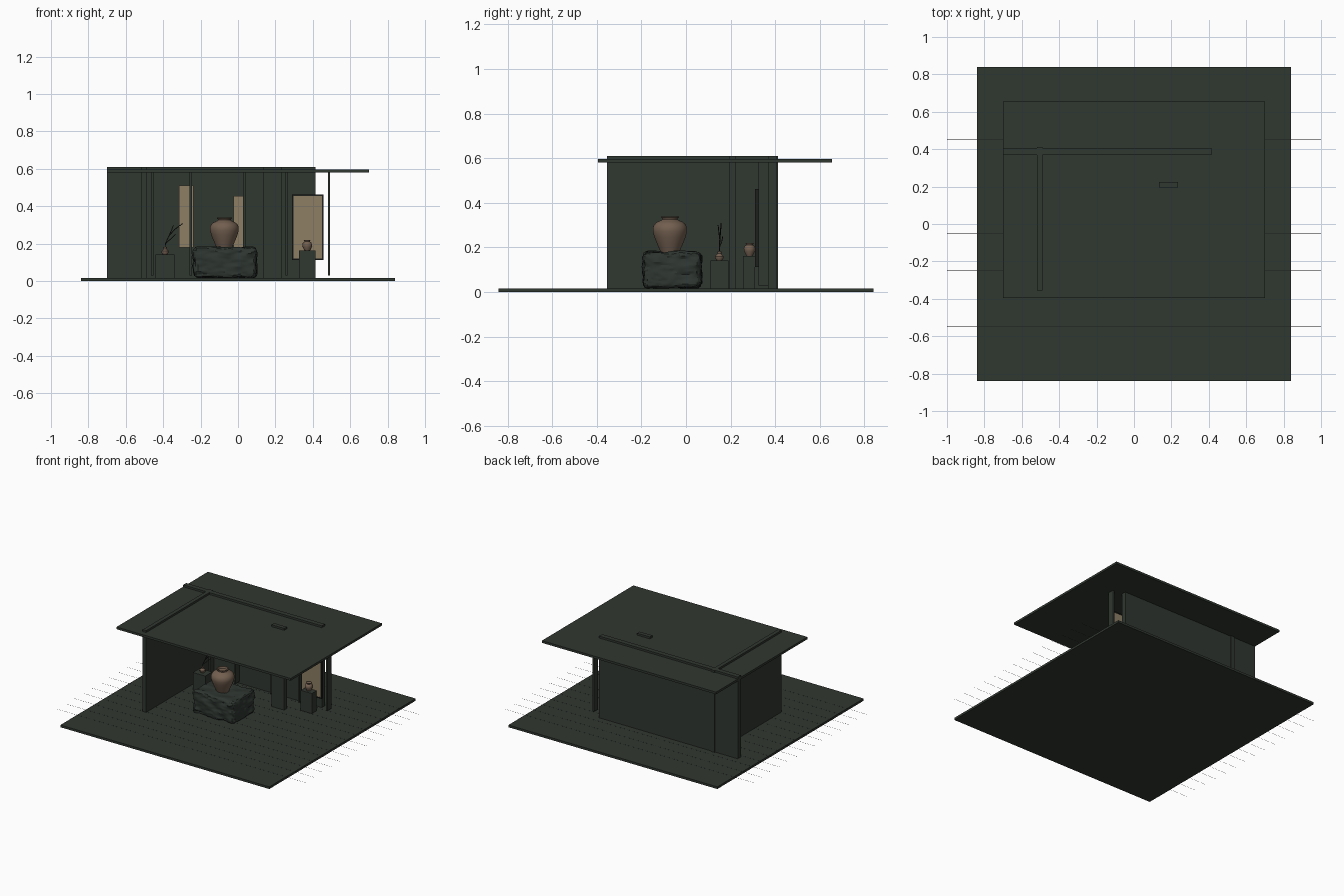
import bpy
import bmesh
from math import radians
from mathutils import Vector, noise

old = bpy.data.objects.get("Cube")
if old:
    bpy.data.objects.remove(old, do_unlink=True)


def material(name, rgb):
    m = bpy.data.materials.new(name)
    m.use_nodes = True
    m.diffuse_color = (*rgb, 1)
    bsdf = m.node_tree.nodes["Principled BSDF"]
    bsdf.inputs["Base Color"].default_value = (*rgb, 1)
    bsdf.inputs["Roughness"].default_value = 0.8
    return m


GREEN = material("dark_green", (0.03, 0.038, 0.03))
STONE = material("stone_green", (0.027, 0.036, 0.03))
BLACK = material("near_black", (0.012, 0.014, 0.012))
TAN = material("warm_tan", (0.27, 0.21, 0.13))
CLAY = material("brown_clay", (0.17, 0.115, 0.08))


def finish(name, bm, mat, smooth=None):
    bmesh.ops.recalc_face_normals(bm, faces=bm.faces)
    mesh = bpy.data.meshes.new(name)
    bm.to_mesh(mesh)
    bm.free()
    ob = bpy.data.objects.new(name, mesh)
    bpy.context.collection.objects.link(ob)
    mesh.materials.append(mat)
    if smooth:
        bpy.ops.object.select_all(action="DESELECT")
        ob.select_set(True)
        bpy.context.view_layer.objects.active = ob
        bpy.ops.object.shade_smooth_by_angle(angle=radians(smooth))
    return ob


def box(name, x, y, z, mat=GREEN):
    """Box given by its (low, high) range on each axis."""
    bm = bmesh.new()
    bmesh.ops.create_cube(bm, size=1)
    for v in bm.verts:
        v.co = [r[0] + (c + 0.5) * (r[1] - r[0]) for c, r in zip(v.co, (x, y, z))]
    return finish(name, bm, mat)


def lathe(name, profile, centre, mat, steps=40):
    """Spin an open (radius, height) profile around a vertical axis."""
    bm = bmesh.new()
    verts = [bm.verts.new((r, 0, h)) for r, h in profile]
    edges = [bm.edges.new(pair) for pair in zip(verts, verts[1:])]
    bmesh.ops.spin(bm, geom=verts + edges, axis=(0, 0, 1), cent=(0, 0, 0),
                   angle=radians(360), steps=steps)
    bmesh.ops.remove_doubles(bm, verts=bm.verts, dist=0.0001)
    bmesh.ops.translate(bm, verts=bm.verts, vec=centre)
    return finish(name, bm, mat, smooth=40)


def twig(name, points, radius):
    curve = bpy.data.curves.new(name, "CURVE")
    curve.dimensions = "3D"
    curve.bevel_depth = radius
    curve.bevel_resolution = 1
    curve.use_fill_caps = True
    spline = curve.splines.new("POLY")
    spline.points.add(len(points) - 1)
    for p, co in zip(spline.points, points):
        p.co = (*co, 1)
    curve.materials.append(BLACK)
    ob = bpy.data.objects.new(name, curve)
    bpy.context.collection.objects.link(ob)


# Floor slab with hairline joints running past its sides
F = 0.016
box("floor_slab", (-0.84, 0.84), (-0.84, 0.84), (0, F))
for i in range(14):
    y = -0.65 + 0.1 * i
    box(f"floor_joint_{i + 1}", (-1, 1), (y, y + 0.0008), (F - 0.0004, F + 0.0004), BLACK)

# Roof and the walls that pierce it
box("roof_slab", (-0.7, 0.7), (-0.395, 0.655), (0.58, 0.596))
TOP = 0.61
box("back_wall", (-0.7, 0.415), (0.37, 0.405), (F, TOP))
box("side_wall", (-0.518, -0.49), (-0.355, 0.412), (F, TOP))
box("front_pier", (0.133, 0.235), (0.195, 0.225), (F, TOP))

# Slim vertical fins along the back
for i, x in enumerate((-0.458, -0.253, 0.034, 0.259, 0.486)):
    box(f"fin_{i + 1}", (x - 0.006, x + 0.006), (0.325, 0.37), (0.03, 0.58))

# Tan wall panels and the framed panel
box("tall_panel", (-0.315, -0.238), (0.358, 0.371), (0.18, 0.51), TAN)
box("middle_panel", (-0.025, 0.035), (0.358, 0.371), (0.18, 0.455), TAN)
box("framed_panel", (0.296, 0.45), (0.312, 0.322), (0.118, 0.455), TAN)
for n, x in (("left", 0.452), ("right", 0.294)):
    box(f"frame_{n}", (x - 0.004, x + 0.004), (0.309, 0.325), (0.112, 0.462), BLACK)
for n, z in (("bottom", 0.116), ("top", 0.458)):
    box(f"frame_{n}", (0.29, 0.456), (0.309, 0.325), (z - 0.004, z + 0.004), BLACK)

# Pedestals
box("right_pedestal", (-0.44, -0.34), (0.11, 0.19), (F, 0.142))
box("left_pedestal", (0.326, 0.415), (0.255, 0.309), (F, 0.162))

# Rough boulder with rounded corners
bm = bmesh.new()
bmesh.ops.create_cube(bm, size=2)
bmesh.ops.subdivide_edges(bm, edges=bm.edges, cuts=23, use_grid_fill=True)
half = Vector((0.172, 0.134, 0.084))
for v in bm.verts:
    p = Vector([c * s for c, s in zip(v.co, half)])
    core = Vector([max(-s + 0.03, min(s - 0.03, c)) for c, s in zip(p, half)])
    out = (p - core).normalized()
    coarse = noise.noise(Vector((p.x * 14, p.y * 14, p.z * 28)))
    fine = noise.noise(Vector((p.x * 40, p.y * 40, p.z * 70)) + Vector((5, 3, 1)))
    depth = 0.03 - 0.005 + 0.012 * coarse + 0.005 * fine
    v.co = core + out * min(depth, 0.033) + Vector((-0.07, -0.062, F + 0.083))
    v.co.z = max(v.co.z, F - 0.002)
finish("boulder", bm, STONE, smooth=25)

# Large jar on the boulder
jar = [(0, 0), (0.041, 0), (0.046, 0.012), (0.058, 0.04), (0.07, 0.07), (0.077, 0.095),
       (0.077, 0.112), (0.07, 0.128), (0.056, 0.139), (0.038, 0.146), (0.034, 0.15),
       (0.035, 0.155), (0.04, 0.158), (0.04, 0.163), (0.033, 0.163), (0.029, 0.15), (0, 0.146)]
lathe("large_jar", jar, (-0.073, -0.072, 0.176), CLAY)

# Small vases
bud = [(0, 0), (0.012, 0), (0.019, 0.01), (0.019, 0.018), (0.008, 0.03), (0.01, 0.04),
       (0.007, 0.04), (0, 0.03)]
lathe("bud_vase", bud, (-0.39, 0.15, 0.142), CLAY, 24)
pot = [(0, 0), (0.014, 0), (0.024, 0.02), (0.026, 0.032), (0.022, 0.044), (0.014, 0.049),
       (0.018, 0.057), (0.013, 0.057), (0, 0.048)]
lathe("small_pot", pot, (0.37, 0.285, 0.162), CLAY, 24)

# Bare branch in the bud vase
twig("branch_main", [(-0.39, 0.15, 0.16), (-0.388, 0.15, 0.2), (-0.37, 0.152, 0.24),
                     (-0.34, 0.155, 0.275), (-0.295, 0.158, 0.308)], 0.0025)
twig("branch_upper", [(-0.375, 0.152, 0.23), (-0.355, 0.147, 0.272), (-0.345, 0.144, 0.3)], 0.002)
twig("branch_lower", [(-0.388, 0.15, 0.2), (-0.36, 0.16, 0.225), (-0.335, 0.165, 0.25)], 0.002)
